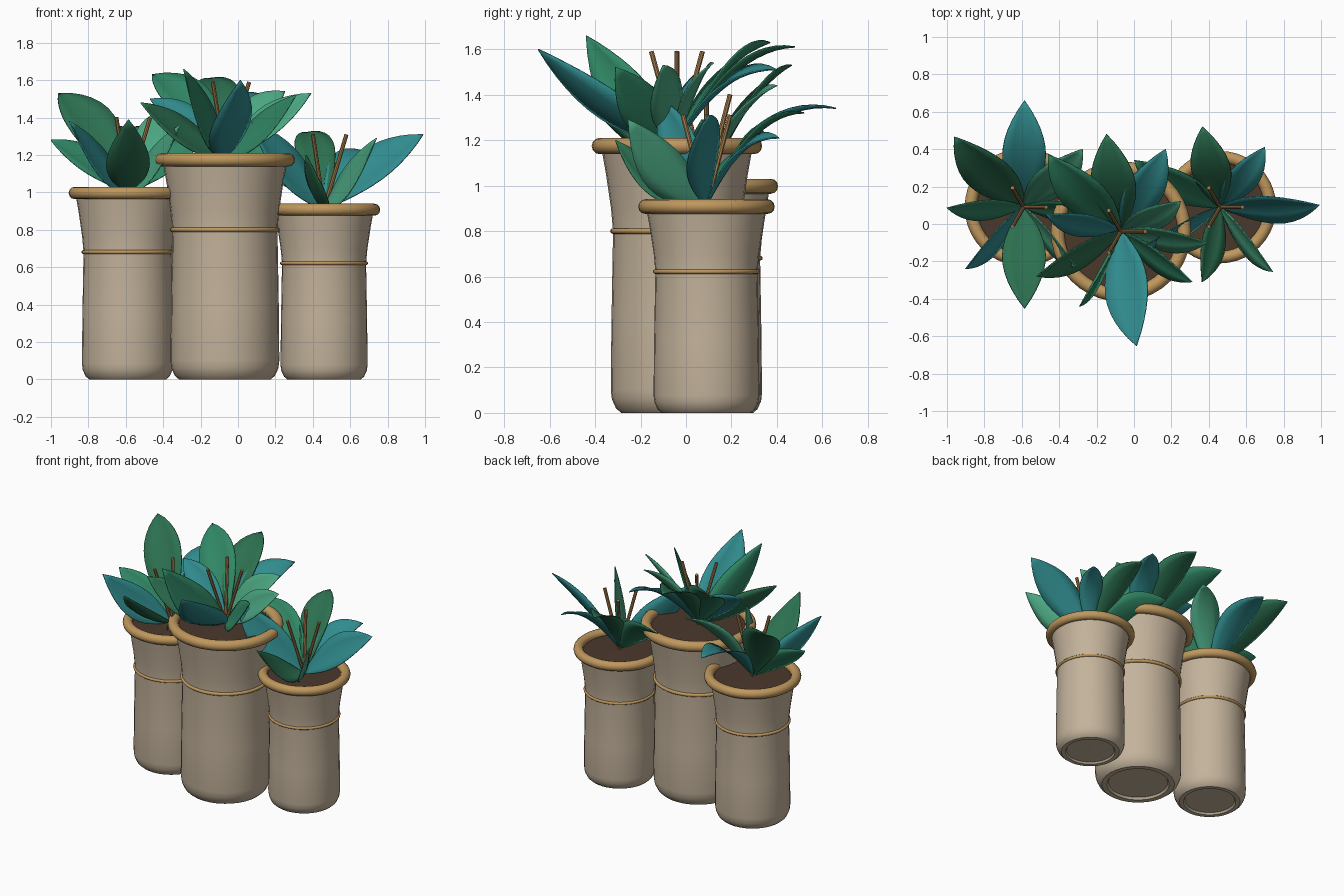
import bpy
from math import sin, cos, pi, radians
from mathutils import Vector

if "Cube" in bpy.data.objects:
    bpy.data.objects.remove(bpy.data.objects["Cube"])


def mat(name, rgb):
    m = bpy.data.materials.new(name)
    m.diffuse_color = (*rgb, 1)
    m.use_nodes = True
    m.node_tree.nodes["Principled BSDF"].inputs["Base Color"].default_value = m.diffuse_color
    return m


CLAY = mat("clay", (0.55, 0.45, 0.33))
WOOD = mat("rim_tan", (0.52, 0.31, 0.11))
SOIL = mat("soil_brown", (0.07, 0.04, 0.025))
STICK = mat("stem_brown", (0.38, 0.2, 0.07))
LEAF = {"d": mat("leaf_dark", (0.025, 0.16, 0.08)),
        "g": mat("leaf_green", (0.03, 0.24, 0.13)),
        "l": mat("leaf_light", (0.07, 0.38, 0.22)),
        "t": mat("leaf_teal", (0.03, 0.26, 0.27))}


def make(name, verts, faces, m, angle=40):
    me = bpy.data.meshes.new(name)
    me.from_pydata(verts, [], faces)
    ob = bpy.data.objects.new(name, me)
    bpy.context.collection.objects.link(ob)
    me.materials.append(m)
    finish(ob, angle)
    return ob


def finish(ob, angle=40):
    bpy.ops.object.select_all(action="DESELECT")
    ob.select_set(True)
    bpy.context.view_layer.objects.active = ob
    bpy.ops.object.shade_smooth_by_angle(angle=radians(angle))


def lathe(name, prof, x, y, m, n=32):
    verts = [(x + r * cos(2 * pi * i / n), y + r * sin(2 * pi * i / n), z)
             for r, z in prof for i in range(n)]
    faces = [(k * n + i, k * n + (i + 1) % n, (k + 1) * n + (i + 1) % n, (k + 1) * n + i)
             for k in range(len(prof) - 1) for i in range(n)]
    return make(name, verts, faces, m)


def ring(name, x, y, z, major, minor):
    bpy.ops.mesh.primitive_torus_add(location=(x, y, z), major_radius=major, minor_radius=minor,
                                     major_segments=40, minor_segments=12)
    ob = bpy.context.object
    ob.name = name
    ob.data.materials.append(WOOD)
    finish(ob)


# Outer wall, foot recess and inner lip of the largest pot
POT = [(0.001, 0.015), (0.2, 0.015), (0.21, 0.0), (0.245, 0.0), (0.268, 0.02), (0.286, 0.06),
       (0.291, 0.1), (0.288, 0.4), (0.281, 0.8), (0.29, 0.9), (0.312, 1.05),
       (0.335, 1.18), (0.31, 1.18), (0.305, 1.13)]


def pot(tag, x, y, rs, top):
    zs = top / 1.21
    lathe(tag + "_pot", [(r * rs, z * zs) for r, z in POT], x, y, CLAY)
    minor = 0.036 * (rs + 1) / 2
    ring(tag + "_pot_rim", x, y, top - minor, 0.373 * rs + 0.002 - minor, minor)
    ring(tag + "_pot_band", x, y, 0.8 * zs, 0.282 * rs, 0.012 * rs)
    lathe(tag + "_soil", [(0.001, top - 0.035), (0.315 * rs, top - 0.04)], x, y, SOIL)


def leaf(name, base, tip, m, rows=12):
    base, tip = Vector(base), Vector(tip)
    chord = tip - base
    length = chord.length
    t = chord.normalized()
    v = Vector((0, -0.7, 0.7))
    n = (v - t * v.dot(t)).normalized()
    if n.z < 0:
        n = -n
    side = t.cross(n)
    bow = 0.02 + 0.085 * chord.y / Vector((chord.x, chord.y)).length
    verts, faces = [], []
    for i in range(rows + 1):
        s = i / rows
        c = base + chord * s + Vector((0, 0, bow * 4 * s * (1 - s)))
        w = length * (0.17 * max(sin(pi * s ** 1.05), 0) ** 0.9 + 0.008 * (1 - s) + 0.001)
        for u in (-1, -0.5, 0, 0.5, 1):
            verts.append(c + side * w * u + n * w * 0.22 * u * u)
    for i in range(rows):
        for j in range(4):
            a = i * 5 + j
            faces.append((a, a + 1, a + 6, a + 5))
    ob = make(name, verts, faces, m, 60)
    sol = ob.modifiers.new("thickness", "SOLIDIFY")
    sol.thickness = 0.006
    sol.offset = 0


def stem(name, a, b, r=0.011):
    a, b = Vector(a), Vector(b)
    bpy.ops.mesh.primitive_cylinder_add(vertices=8, radius=r, depth=(b - a).length,
                                        location=(a + b) / 2)
    ob = bpy.context.object
    ob.name = name
    ob.rotation_euler = (b - a).to_track_quat("Z", "Y").to_euler()
    ob.data.materials.append(STICK)
    finish(ob)


# Each plant: pot centre, radius scale, pot top, stem top, stem spread, leaf tips
PLANTS = {
    "centre": (-0.07, -0.04, 1.0, 1.21, 1.59, 0.13, [
        (-0.147, 0.48, 1.61, "d"), (-0.46, 0.37, 1.63, "g"), (0.17, 0.40, 1.51, "t"),
        (0.25, 0.12, 1.54, "l"), (0.39, -0.10, 1.53, "l"), (0.31, -0.31, 1.52, "g"),
        (0.013, -0.65, 1.60, "t"), (-0.29, -0.44, 1.66, "g"), (-0.52, -0.28, 1.48, "d"),
        (-0.47, 0.05, 1.50, "t")]),
    "left": (-0.59, 0.09, 0.84, 1.03, 1.40, 0.12, [
        (-0.96, 0.465, 1.53, "d"), (-0.585, 0.66, 1.34, "t"), (-0.275, 0.40, 1.44, "l"),
        (-1.0, 0.085, 1.28, "g"), (-0.90, -0.24, 1.38, "t"), (-0.585, -0.45, 1.39, "d"),
        (-0.18, 0.07, 1.29, "g"), (-0.31, -0.23, 1.36, "l")]),
    "right": (0.46, 0.09, 0.80, 0.94, 1.31, 0.12, [
        (0.365, 0.52, 1.32, "d"), (0.70, 0.41, 1.21, "t"), (0.99, 0.10, 1.31, "t"),
        (0.74, -0.255, 1.29, "l"), (0.365, -0.31, 1.20, "d"), (0.07, -0.11, 1.38, "t"),
        (0.0, 0.34, 1.24, "g")]),
}

for tag, (x, y, rs, top, stem_top, spread, tips) in PLANTS.items():
    pot(tag, x, y, rs, top)
    base_z = top - 0.03
    for i, (tx, ty, tz, c) in enumerate(tips):
        leaf(f"{tag}_leaf_{i + 1}", (x, y, base_z), (tx, ty, tz), LEAF[c])
    for k in range(3):
        a = 2 * pi * k / 3
        stem(f"{tag}_stem_{k + 1}", (x, y, base_z),
             (x + spread * cos(a), y + spread * sin(a), stem_top))
